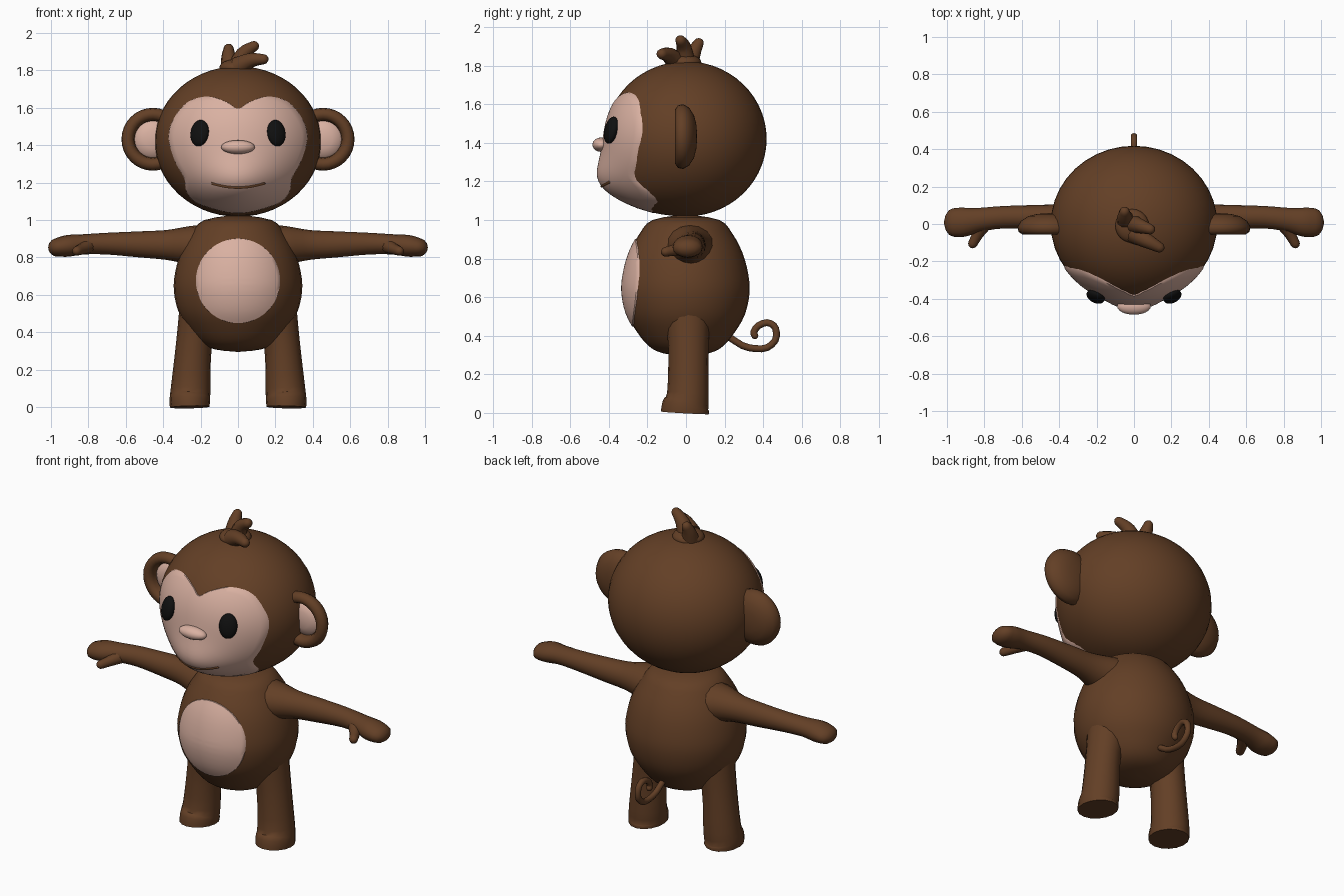
import bpy, bmesh
from math import sin, cos, pi, sqrt, exp, radians
from mathutils import Vector, Euler

if "Cube" in bpy.data.objects:
    bpy.data.objects.remove(bpy.data.objects["Cube"])


def material(name, rgb):
    m = bpy.data.materials.new(name)
    m.use_nodes = True
    m.diffuse_color = (*rgb, 1)
    m.node_tree.nodes["Principled BSDF"].inputs["Base Color"].default_value = (*rgb, 1)
    return m


BROWN = material("brown fur", (0.125, 0.05, 0.019))
PINK = material("pink skin", (0.70, 0.44, 0.36))
BLACK = material("black eye", (0.005, 0.005, 0.005))
parts = []


def finish(name, bm, *mats, closed=True):
    if closed:
        bmesh.ops.recalc_face_normals(bm, faces=bm.faces)
    mesh = bpy.data.meshes.new(name)
    bm.to_mesh(mesh)
    bm.free()
    for m in mats:
        mesh.materials.append(m)
    ob = bpy.data.objects.new(name, mesh)
    bpy.context.collection.objects.link(ob)
    parts.append(ob)
    return ob


def spline(pts, steps, closed=False):
    """Catmull-Rom curve through points of any dimension."""
    n = len(pts)
    get = (lambda i: pts[i % n]) if closed else (lambda i: pts[max(0, min(n - 1, i))])
    out = []
    for i in range(n if closed else n - 1):
        p = [get(i + k) for k in (-1, 0, 1, 2)]
        for s in range(steps):
            t = s / steps
            out.append([0.5 * (2 * b + (c - a) * t + (2 * a - 5 * b + 4 * c - d) * t * t
                               + (3 * b - a - 3 * c + d) * t ** 3) for a, b, c, d in zip(*p)])
    return out if closed else out + [list(pts[-1])]


def bridge(bm, r0, r1, mat=0):
    n = len(r0)
    for j in range(n):
        bm.faces.new((r0[j], r1[j], r1[(j + 1) % n], r0[(j + 1) % n])).material_index = mat


def tube(name, pts, ref, mat=BROWN, sides=16, steps=3, round_end=True):
    """Tube along (x, y, z, radius_a, radius_b) points with an optional domed end."""
    path = spline(pts, steps)
    if round_end:
        tip, before = Vector(path[-1][:3]), Vector(path[-2][:3])
        way, (ra, rb) = (tip - before).normalized(), path[-1][3:]
        for a in (0.5, 1.0, 1.4):
            path.append([*(tip + way * min(ra, rb) * sin(a)), ra * cos(a), rb * cos(a)])
    bm, rings, ref = bmesh.new(), [], Vector(ref)
    for i, p in enumerate(path):
        way = Vector(path[min(i + 1, len(path) - 1)][:3]) - Vector(path[max(i - 1, 0)][:3])
        a = ref.cross(way).normalized()
        b = way.normalized().cross(a)
        rings.append([bm.verts.new(Vector(p[:3]) + a * p[3] * cos(t) + b * p[4] * sin(t))
                      for t in (2 * pi * k / sides for k in range(sides))])
    for r0, r1 in zip(rings, rings[1:]):
        bridge(bm, r0, r1)
    bm.faces.new(rings[0])
    bm.faces.new(rings[-1])
    return finish(name, bm, mat)


def ellipsoid(name, centre, radii, mat, rot=(0, 0, 0), u=24, v=16):
    bm = bmesh.new()
    bmesh.ops.create_uvsphere(bm, u_segments=u, v_segments=v, radius=1)
    turn = Euler(rot).to_matrix()
    for w in bm.verts:
        w.co = turn @ Vector([c * r for c, r in zip(w.co, radii)]) + Vector(centre)
    return finish(name, bm, mat)


def patch(name, outline, centre, front, mat, rings=14):
    """Thin coloured skin hugging a front surface y = front(x, z)."""
    bm, rows = bmesh.new(), []
    cx, cz = centre
    for k in range(1, rings + 2):
        f, lift = (k / rings, 0.006) if k <= rings else (1.004, -0.012)
        row = []
        for x, z in outline:
            px, pz = cx + (x - cx) * f, cz + (z - cz) * f
            row.append(bm.verts.new((px, front(px, pz) - lift, pz)))
        rows.append(row)
    hub = bm.verts.new((cx, front(cx, cz) - 0.006, cz))
    for j in range(len(outline)):
        bm.faces.new((hub, rows[0][j], rows[0][(j + 1) % len(outline)]))
    for r0, r1 in zip(rows, rows[1:]):
        bridge(bm, r0, r1)
    return finish(name, bm, mat, closed=False)


def lathe(bm, profile, place, sides=32, mat_rule=lambda i: 0):
    """Revolve (radius, height) points; place(a, b, height) gives the position."""
    rows = [[bm.verts.new(place(r * cos(t), r * sin(t), h))
             for t in (2 * pi * k / sides for k in range(sides))] for r, h in profile]
    for i, (r0, r1) in enumerate(zip(rows, rows[1:])):
        bridge(bm, r0, r1, mat_rule(i))
    bmesh.ops.remove_doubles(bm, verts=bm.verts, dist=0.0005)


# Head with a bulging muzzle
HEAD_Z = 1.42


def head_front(x, z):
    s = sqrt(max(0, 1 - (x / 0.445) ** 2 - ((z - HEAD_Z) / 0.402) ** 2))
    bulge = 0.1 * exp(-((z - 1.17) / 0.15) ** 2 - (x / 0.24) ** 2)
    return -0.42 * s - bulge * min(1, 3 * s)


head = ellipsoid("head", (0, 0, HEAD_Z), (0.445, 0.418, 0.402), BROWN, u=40, v=28)
for v in head.data.vertices:
    if v.co.y < -0.001:
        v.co.y = head_front(v.co.x, v.co.z)

# Heart-topped face
half = [(0.2, 1.083), (0.272, 1.145), (0.288, 1.225), (0.335, 1.31), (0.37, 1.43),
        (0.35, 1.53), (0.27, 1.63), (0.16, 1.66), (0.06, 1.63)]
loop = [(0, 1.037)] + half + [(0, 1.595)] + [(-x, z) for x, z in reversed(half)]
patch("face", spline(loop, 5, closed=True), (0, 1.36), head_front, PINK)
ellipsoid("nose", (0, -0.44, 1.39), (0.09, 0.045, 0.037), PINK)
smile = [(x, 1.175 + 1.1 * x * x) for x in (-0.14, -0.07, 0, 0.07, 0.14)]
tube("mouth", [(x, head_front(x, z) - 0.004, z, 0.006, 0.008) for x, z in smile],
     (0, 0, 1), sides=8)

# Hair tuft
ellipsoid("hair_base", (-0.01, -0.01, 1.815), (0.09, 0.09, 0.045), BROWN)
tufts = {"back": [(-0.04, 0.01, 1.80), (-0.05, 0.04, 1.87), (-0.05, 0.065, 1.915)],
         "middle": [(-0.01, 0, 1.80), (0.03, -0.01, 1.89), (0.085, -0.028, 1.93)],
         "front": [(0, -0.05, 1.82), (0.07, -0.09, 1.855), (0.135, -0.125, 1.86)]}
for label, pts in tufts.items():
    tube("hair_tuft_" + label, [(*p, r, r) for p, r in zip(pts, (0.055, 0.04, 0.028))],
         (0, 1, 0.2), sides=10)

# Body and belly
body_profile = spline([(0.0, 0.295), (0.12, 0.308), (0.20, 0.345), (0.265, 0.42), (0.318, 0.51),
                       (0.343, 0.62), (0.336, 0.72), (0.305, 0.83), (0.25, 0.93),
                       (0.18, 1.0), (0.0, 1.03)], 3)
bm = bmesh.new()
lathe(bm, body_profile, lambda a, b, h: (a, b * 0.96, h))
finish("body", bm, BROWN)


def body_front(x, z):
    for (r0, z0), (r1, z1) in zip(body_profile, body_profile[1:]):
        if z0 <= z <= z1:
            r = r0 + (r1 - r0) * (z - z0) / (z1 - z0)
            return -0.96 * sqrt(max(0, r * r - x * x))
    return 0


oval = [(0.225 * cos(t), 0.675 + 0.226 * sin(t)) for t in (2 * pi * k / 48 for k in range(48))]
patch("belly", oval, (0, 0.675), body_front, PINK)

# Curled tail
curl = [(0.20, 0.41), (0.29, 0.35), (0.36, 0.333), (0.42, 0.338), (0.462, 0.375), (0.468, 0.42),
        (0.455, 0.452), (0.42, 0.468), (0.375, 0.452), (0.352, 0.42), (0.357, 0.40)]
tube("tail", [(0, y, z, 0.018, 0.018) for y, z in curl], (1, 0, 0), sides=10, steps=2)

# Paired parts
ear_profile = [(0, 0.058), (0.06, 0.054), (0.11, 0.042), (0.15, 0.016), (0.168, -0.015),
               (0.162, -0.042), (0.14, -0.057), (0.115, -0.052), (0.102, -0.03), (0.098, -0.005),
               (0.085, -0.018), (0.05, -0.03), (0, -0.035)]
for side, s in (("left", 1), ("right", -1)):
    ellipsoid(side + "_eye", (s * 0.205, -0.388, 1.465), (0.052, 0.03, 0.072), BLACK,
              (radians(-14), 0, s * radians(26)))

    bm = bmesh.new()
    lathe(bm, ear_profile, lambda a, b, h: (s * 0.455 + a, h, 1.432 + b),
          mat_rule=lambda i: int(i >= 9))
    finish(side + "_ear", bm, BROWN, PINK)

    arm = [(0.14, 0.02, 0.86, 0.15, 0.12), (0.26, 0.02, 0.865, 0.115, 0.103),
           (0.38, 0.03, 0.867, 0.078, 0.08), (0.52, 0.036, 0.87, 0.066, 0.07),
           (0.70, 0.036, 0.874, 0.06, 0.058), (0.83, 0.022, 0.87, 0.064, 0.054),
           (0.91, 0.01, 0.862, 0.078, 0.058), (0.965, 0.008, 0.854, 0.076, 0.05)]
    tube(side + "_arm", [(s * p[0], *p[1:]) for p in arm], (0, 0, 1))
    thumb = [(0.80, 0.0, 0.862), (0.835, -0.055, 0.845), (0.862, -0.105, 0.835)]
    tube(side + "_thumb", [(s * x, y, z, r, r) for (x, y, z), r in zip(thumb, (0.04, 0.03, 0.025))],
         (0, 0, 1), sides=12)

    leg = [(0.258, -0.005, 0, 0.106, 0.125), (0.258, -0.002, 0.035, 0.108, 0.122),
           (0.253, 0.01, 0.10, 0.106, 0.108), (0.235, 0.012, 0.34, 0.096, 0.104),
           (0.20, 0.01, 0.52, 0.115, 0.12)]
    tube(side + "_leg", [(s * p[0], *p[1:]) for p in leg], (0, 1, 0), round_end=False)

# Smooth shading with crisp edges
bpy.ops.object.select_all(action="DESELECT")
for ob in parts:
    ob.select_set(True)
bpy.context.view_layer.objects.active = parts[0]
bpy.ops.object.shade_smooth_by_angle(angle=radians(50))
